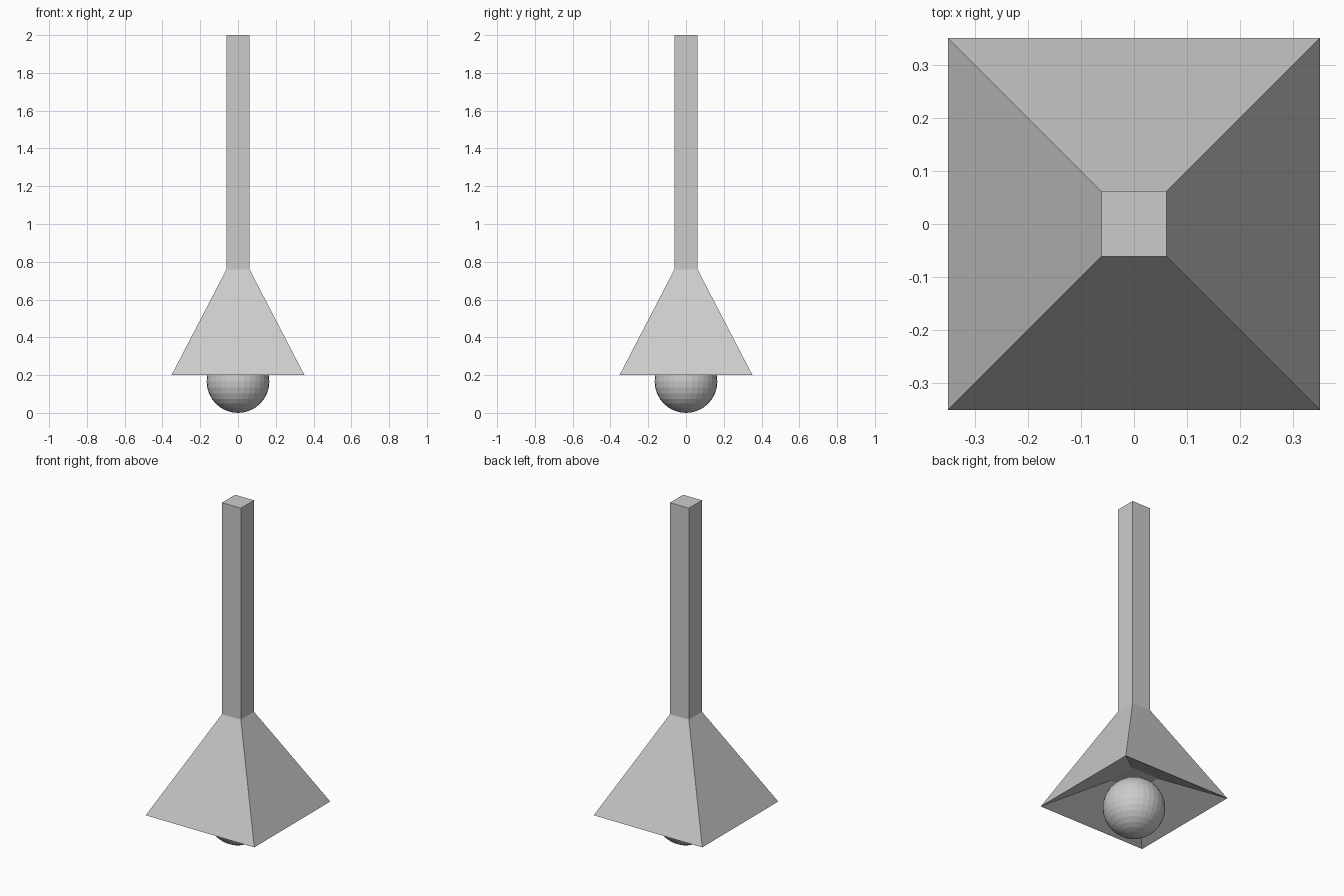
import bpy, bmesh

if "Cube" in bpy.data.objects:
    bpy.data.objects.remove(bpy.data.objects["Cube"])


def square_ring(bm, half, z):
    return [bm.verts.new((sx * half, sy * half, z))
            for sx, sy in ((-1, -1), (1, -1), (1, 1), (-1, 1))]


def square_loft(name, sections):
    """Skin a stack of square sections (half width, z) and cap both ends."""
    bm = bmesh.new()
    rings = [square_ring(bm, half, z) for half, z in sections]
    for a, b in zip(rings, rings[1:]):
        for i in range(4):
            j = (i + 1) % 4
            bm.faces.new((a[i], a[j], b[j], b[i]))
    bm.faces.new(rings[0][::-1])
    bm.faces.new(rings[-1])
    bmesh.ops.recalc_face_normals(bm, faces=bm.faces)
    mesh = bpy.data.meshes.new(name)
    bm.to_mesh(mesh)
    bm.free()
    obj = bpy.data.objects.new(name, mesh)
    bpy.context.collection.objects.link(obj)
    return obj


# Square hanging rod
square_loft("hanging_rod", [(0.061, 0.76), (0.061, 2.0)])

# Shade: shallow recess underneath, sharp rim, sloped outside
square_loft("lamp_shade", [(0.09, 0.34), (0.352, 0.2), (0.061, 0.76)])

# Faceted bulb
bpy.ops.mesh.primitive_uv_sphere_add(segments=32, ring_count=16,
                                     radius=0.166, location=(0, 0, 0.169))
bpy.context.object.name = "bulb"
bpy.context.object.location.z = 0.166
